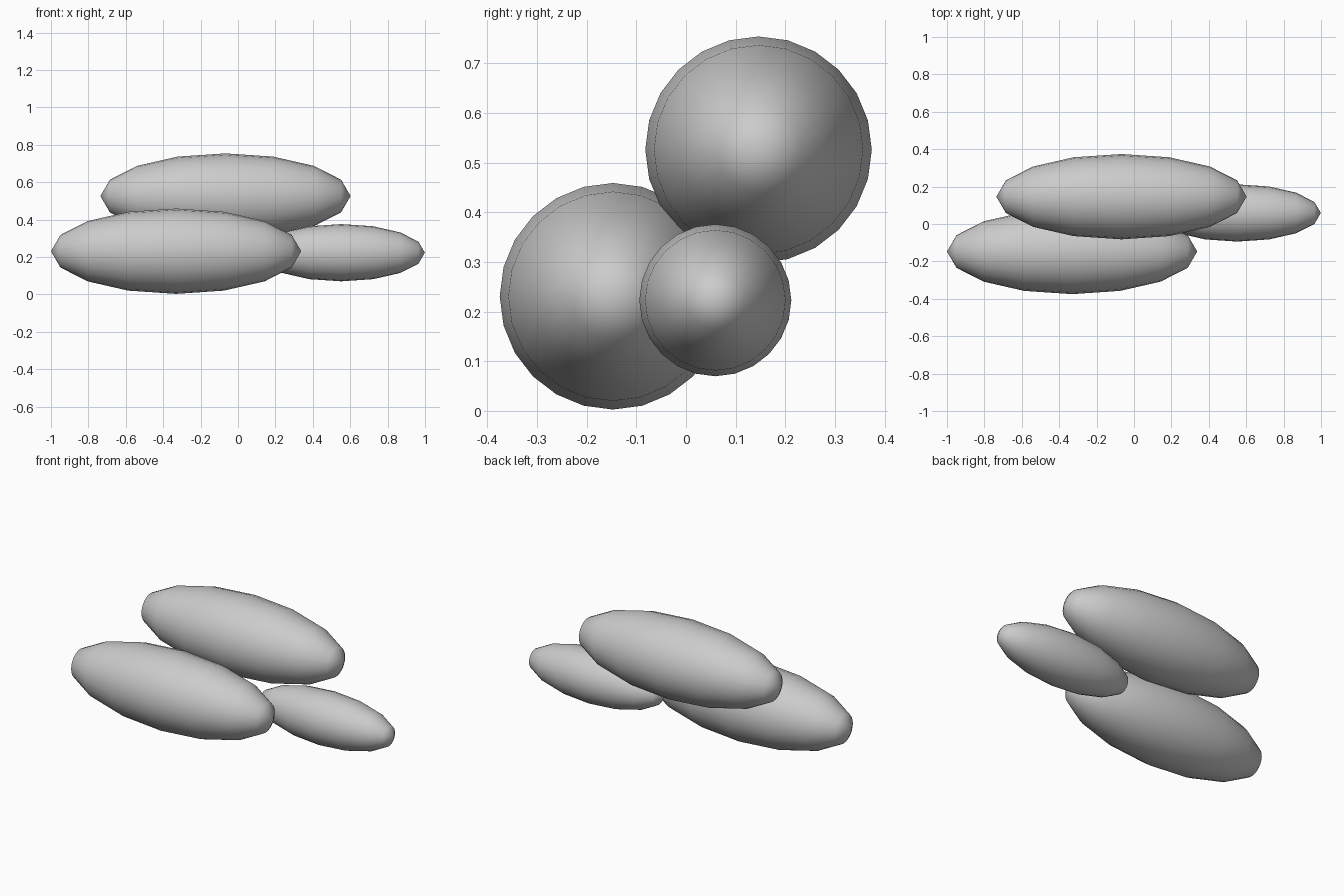
import bpy

if "Cube" in bpy.data.objects:
    bpy.data.objects.remove(bpy.data.objects["Cube"])


def pebble(name, center, half_length, radius):
    """Stretched sphere with its poles along x."""
    bpy.ops.mesh.primitive_uv_sphere_add(segments=24, ring_count=8, radius=1)
    ob = bpy.context.object
    ob.name = name
    ob.location = center
    ob.scale = (radius, radius, half_length)
    ob.rotation_euler = (0, 1.5707963, 0)
    bpy.ops.object.transform_apply(location=False, rotation=True, scale=True)
    bpy.ops.object.shade_smooth()
    return ob


# Two large pebbles, one resting behind and above the other
pebble("lower_front_pebble", (-0.331, -0.147, 0.231), 0.669, 0.228)
pebble("upper_back_pebble", (-0.067, 0.146, 0.526), 0.669, 0.228)
# Small pebble on the right
pebble("small_right_pebble", (0.552, 0.059, 0.223), 0.447, 0.153)
